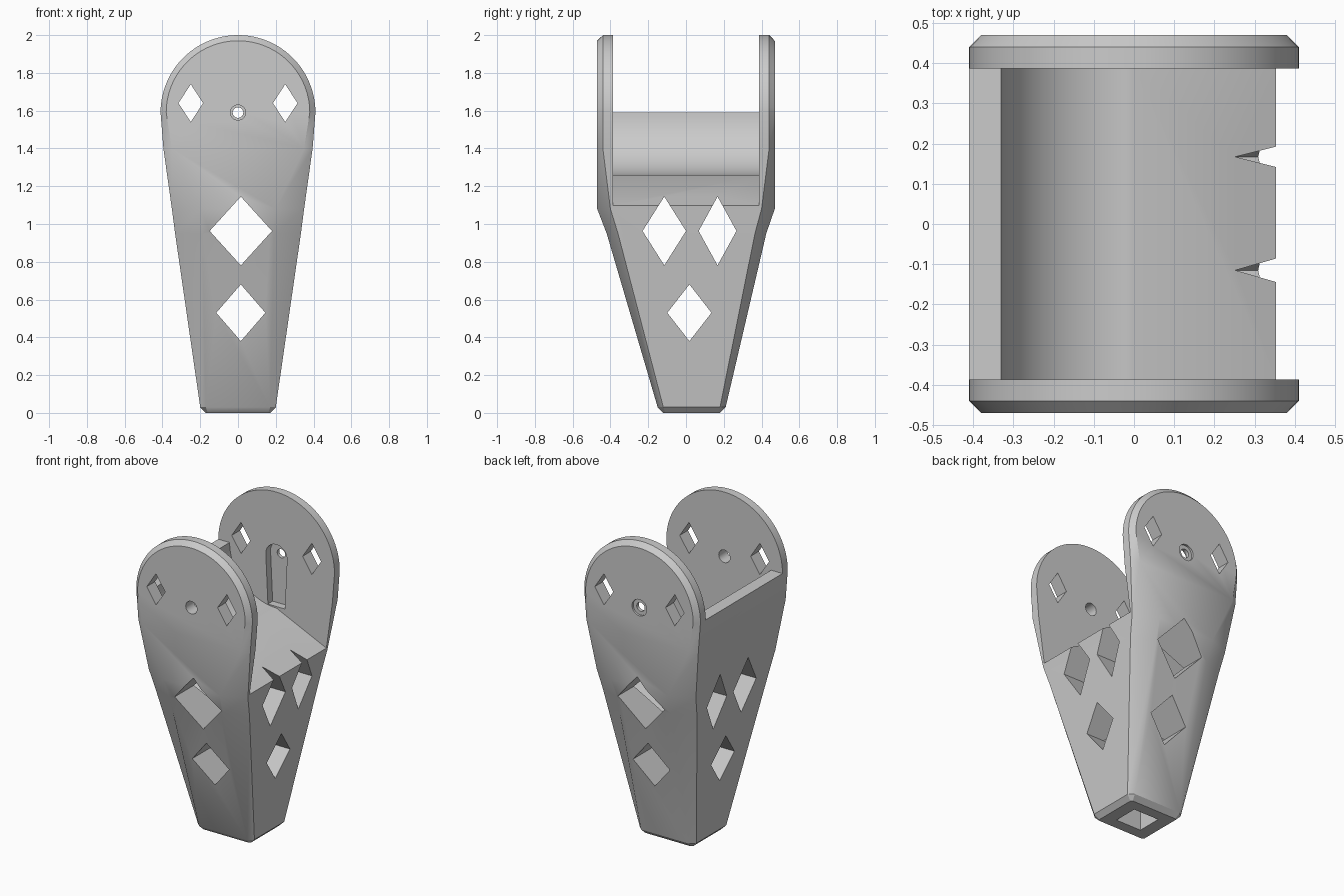
import bpy, bmesh
from math import sin, cos, pi, radians

default = bpy.data.objects.get("Cube")
if default:
    bpy.data.objects.remove(default, do_unlink=True)

grey = bpy.data.materials.new("plain_grey")
grey.use_nodes = True
grey.diffuse_color = (0.6, 0.6, 0.6, 1)
grey.node_tree.nodes["Principled BSDF"].inputs["Base Color"].default_value = (0.6, 0.6, 0.6, 1)

PIVOT, RADIUS, BEVEL = 1.59, 0.41, 0.03
INNER, OUTER = 0.387, 0.47


def make_object(name, bm):
    bmesh.ops.recalc_face_normals(bm, faces=bm.faces[:])
    mesh = bpy.data.meshes.new(name)
    bm.to_mesh(mesh)
    bm.free()
    obj = bpy.data.objects.new(name, mesh)
    bpy.context.collection.objects.link(obj)
    return obj


def ring(bm, zf, zc, a, x, yf, yb, cf, cb):
    """Eight-sided section: flat front and back, cut corners."""
    pts = [(a, -yf, zf), (x, -cf, zc), (x, cb, zc), (a, yb, zf),
           (-a, yb, zf), (-x, cb, zc), (-x, -cf, zc), (-a, -yf, zf)]
    return [bm.verts.new(p) for p in pts]


def prism(name, profile, axis, start, end):
    """Extrude a closed profile along one axis, as a cutter."""
    place = {"x": lambda u, v, t: (t, u, v),
             "y": lambda u, v, t: (u, t, v),
             "z": lambda u, v, t: (u, v, t)}[axis]
    bm = bmesh.new()
    near, far = [[bm.verts.new(place(u, v, t)) for u, v in profile] for t in (start, end)]
    bm.faces.new(near)
    bm.faces.new(far)
    n = len(profile)
    for i in range(n):
        j = (i + 1) % n
        bm.faces.new((near[i], near[j], far[j], far[i]))
    obj = make_object(name, bm)
    obj.hide_render = True
    return obj


def arc(cx, cz, r, a0, a1, steps):
    return [(cx + r * cos(a0 + (a1 - a0) * i / steps),
             cz + r * sin(a0 + (a1 - a0) * i / steps)) for i in range(steps + 1)]


def circle(r, n=32):
    return arc(0, PIVOT, r, 0, 2 * pi, n)[:-1]


def diamond(u, v, hu, hv):
    return [(u - hu, v), (u, v - hv), (u + hu, v), (u, v + hv)]


# Tapered body that grows into the round ears
bm = bmesh.new()
sections = [
    (0.00, 0.16, 0.17, 0.12, 0.18, 0.11, 0.17),
    (0.03, 0.17, 0.20, 0.15, 0.21, 0.12, 0.18),
    (0.95, 0.19, 0.333, 0.42, 0.425, 0.36, 0.365),
    (1.08, 0.20, 0.35, OUTER, OUTER, 0.40, 0.40),
    (1.40, 0.35, 0.395, OUTER, OUTER, 0.44, 0.44),
]
rings = [ring(bm, s[0], *s) for s in sections]
STEPS = 24
for i in range(STEPS + 1):
    t = pi / 2 * i / STEPS
    flat, rim = RADIUS - BEVEL, RADIUS
    rings.append(ring(bm, PIVOT + flat * sin(t), PIVOT + rim * sin(t),
                      flat * cos(t), rim * cos(t),
                      OUTER, OUTER, OUTER - BEVEL, OUTER - BEVEL))
bm.faces.new(rings[0])
for low, high in zip(rings, rings[1:]):
    for i in range(8):
        j = (i + 1) % 8
        bm.faces.new((low[i], low[j], high[j], high[i]))
bmesh.ops.remove_doubles(bm, verts=bm.verts[:], dist=0.0005)
body = make_object("bracket_body", bm)
body.data.materials.append(grey)

# Space between the ears: concave seat, then a slope to the open side
seat = arc(0, PIVOT, 0.33, pi, 1.5 * pi, 24)
seat += [(0.60, 0.986), (0.60, 2.2), (-0.60, 2.2), (-0.60, PIVOT)]
cutters = [prism("seat_cutter", seat, "y", -INNER, INNER)]

# Lozenge openings from front to back
for u, v, hu, hv in [(0.015, 0.963, 0.165, 0.182), (0.015, 0.53, 0.13, 0.15),
                     (-0.25, 1.64, 0.065, 0.1), (0.25, 1.64, 0.065, 0.1)]:
    cutters.append(prism("front_opening_cutter", diamond(u, v, hu, hv), "y", -0.7, 0.7))

# Lozenge openings from side to side
for u, v, hu, hv in [(-0.115, 0.963, 0.115, 0.182), (0.167, 0.963, 0.1, 0.182),
                     (0.018, 0.53, 0.117, 0.15)]:
    cutters.append(prism("side_opening_cutter", diamond(u, v, hu, hv), "x", -0.7, 0.7))

# Pivot holes, rear counterbore and arm recess inside the rear ear
cutters.append(prism("front_pivot_cutter", circle(0.04), "y", -0.6, -0.3))
cutters.append(prism("rear_pivot_cutter", circle(0.028), "y", 0.3, 0.6))
cutters.append(prism("counterbore_cutter", circle(0.052), "y", 0.457, 0.6))
recess = arc(0, PIVOT, 0.075, 0, pi, 16) + [(-0.06, 1.27), (0.06, 1.27)]
cutters.append(prism("arm_recess_cutter", recess, "y", 0.36, 0.435))

# Square channel in the foot
channel = [(-0.09, -0.05), (0.09, -0.05), (0.09, 0.11), (-0.09, 0.11)]
cutters.append(prism("foot_channel_cutter", channel, "z", -0.1, 0.45))

bpy.ops.object.select_all(action="DESELECT")
bpy.context.view_layer.objects.active = body
body.select_set(True)
for cutter in cutters:
    mod = body.modifiers.new("cut", "BOOLEAN")
    mod.operation = "DIFFERENCE"
    mod.solver = "EXACT"
    mod.object = cutter
    bpy.ops.object.modifier_apply(modifier=mod.name)
    bpy.data.objects.remove(cutter, do_unlink=True)

bpy.ops.object.shade_smooth_by_angle(angle=radians(30))
